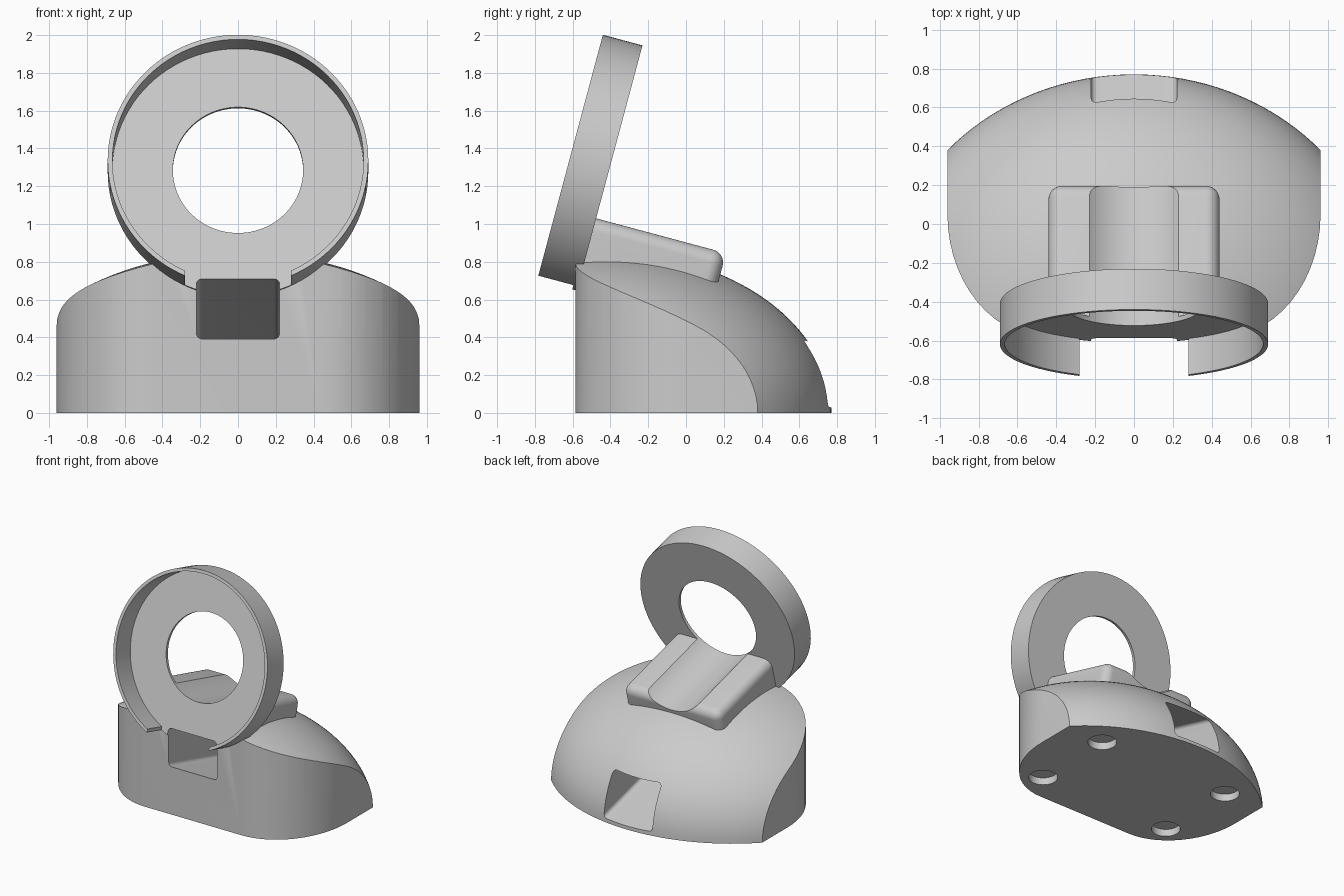
import bpy, bmesh, math
from mathutils import Matrix, Vector

if "Cube" in bpy.data.objects:
    bpy.data.objects.remove(bpy.data.objects["Cube"], do_unlink=True)

# One plain grey plastic for everything
grey = bpy.data.materials.new("grey plastic")
grey.use_nodes = True
colour = (0.6, 0.6, 0.6, 1)
grey.diffuse_color = colour
grey.node_tree.nodes["Principled BSDF"].inputs["Base Color"].default_value = colour

# Tilted frame at the centre of the ring's back: x across, y backwards, z up the ring
TILT = math.radians(15)
FRAME = Matrix.Translation((0, -0.409, 1.279)) @ Matrix.Rotation(-TILT, 4, 'X')
WORLD = Matrix.Identity(4)


def finish(name, bm, matrix=WORLD):
    bm.transform(matrix)
    bmesh.ops.recalc_face_normals(bm, faces=bm.faces)
    mesh = bpy.data.meshes.new(name)
    bm.to_mesh(mesh)
    bm.free()
    mesh.materials.append(grey)
    obj = bpy.data.objects.new(name, mesh)
    bpy.context.collection.objects.link(obj)
    return obj


def box(name, lo, hi, matrix=WORLD, radius=0, rounded=None):
    """Box from lo to hi; edges picked by rounded(midpoint, direction) are filleted."""
    bm = bmesh.new()
    lo, hi = Vector(lo), Vector(hi)
    bmesh.ops.create_cube(bm, size=1)
    bm.transform(Matrix.Translation((lo + hi) / 2) @ Matrix.Diagonal((*(hi - lo), 1)))
    if rounded:
        edges = [e for e in bm.edges if rounded(
            (e.verts[0].co + e.verts[1].co) / 2, e.verts[0].co - e.verts[1].co)]
        bmesh.ops.bevel(bm, geom=edges, offset=radius, segments=8, profile=0.5, affect='EDGES')
    return finish(name, bm, matrix)


def disc(name, radius, start, end, matrix=FRAME, sides=96):
    """Cylinder along the local y axis."""
    bm = bmesh.new()
    bmesh.ops.create_cone(bm, cap_ends=True, segments=sides, radius1=radius,
                          radius2=radius, depth=end - start)
    bm.transform(Matrix.Translation((0, (start + end) / 2, 0)) @ Matrix.Rotation(math.pi / 2, 4, 'X'))
    return finish(name, bm, matrix)


def combine(obj, other, operation, keep=False):
    mod = obj.modifiers.new(operation.lower(), 'BOOLEAN')
    mod.operation, mod.object, mod.solver = operation, other, 'EXACT'
    bpy.ops.object.select_all(action='DESELECT')
    bpy.context.view_layer.objects.active = obj
    obj.select_set(True)
    bpy.ops.object.modifier_apply(modifier=mod.name)
    if not keep:
        bpy.data.objects.remove(other, do_unlink=True)


# Base footprint: flat front, rounded front corners, straight sides
corner = [(0.44 + 0.52 * math.sin(t), 0.05 - 0.635 * math.cos(t))
          for t in (math.pi / 2 * i / 14 for i in range(15))]
half = corner + [(0.96, 1.0)]
outline = half + [(-x, y) for x, y in reversed(half)]
bm = bmesh.new()
face = bm.faces.new([bm.verts.new((x, y, 0)) for x, y in outline])
top = bmesh.ops.extrude_face_region(bm, geom=[face])
bmesh.ops.translate(bm, vec=(0, 0, 1.2),
                    verts=[v for v in top["geom"] if isinstance(v, bmesh.types.BMVert)])
base = finish("base", bm)

# Dome that rounds off the base
bm = bmesh.new()
bmesh.ops.create_uvsphere(bm, u_segments=128, v_segments=64, radius=1)
dome = finish("dome", bm, Matrix.Translation((0, -0.42, 0)) @ Matrix.Diagonal((1.297, 1.19, 0.85, 1)))
combine(base, dome, 'INTERSECT')

# Neck with rounded top and rear edges
neck = box("neck", (-0.44, -0.02, -0.6), (0.44, 0.712, -0.258), FRAME, 0.07,
           lambda m, d: (m.z > -0.3 and m.y > 0.1) or (m.y > 0.7 and abs(d.z) > 0.1))
combine(base, neck, 'UNION')

# Ring: back plate plus a thin wall that is open at the bottom
ring = disc("ring", 0.69, -0.217, 0)
combine(ring, disc("ring_inside", 0.665, -0.4, -0.025), 'DIFFERENCE')
combine(ring, box("wall_gap", (-0.28, -0.4, -0.9), (0.28, -0.025, -0.4), FRAME), 'DIFFERENCE')
combine(base, disc("ring_clearance", 0.68, -0.6, -0.02), 'DIFFERENCE')

# Round opening that also grooves the neck
opening = disc("opening", 0.345, -0.8, 1.2)
combine(base, opening, 'DIFFERENCE', keep=True)
combine(ring, opening, 'DIFFERENCE')

# Sloping cable tunnel from front to back
tunnel_frame = Matrix.Translation((0, -0.585, 0.55)) @ Matrix.Rotation(-TILT, 4, 'X')
tunnel = box("tunnel", (-0.22, -0.5, -0.153), (0.22, 2, 0.153), tunnel_frame, 0.03,
             lambda m, d: abs(d.y) > 1)
combine(base, tunnel, 'DIFFERENCE', keep=True)
combine(ring, tunnel, 'DIFFERENCE')

# Four recesses for feet under the base
for x in (-0.61, 0.61):
    for y in (-0.35, 0.35):
        spot = Matrix.Translation((x, y, 0)) @ Matrix.Rotation(math.pi / 2, 4, 'X')
        combine(base, disc("foot_recess", 0.11, -0.06, 0.06, spot, 48), 'DIFFERENCE')

# Smooth curves, sharp edges
for obj in (base, ring):
    bpy.ops.object.select_all(action='DESELECT')
    bpy.context.view_layer.objects.active = obj
    obj.select_set(True)
    bpy.ops.object.shade_smooth_by_angle(angle=math.radians(25))
